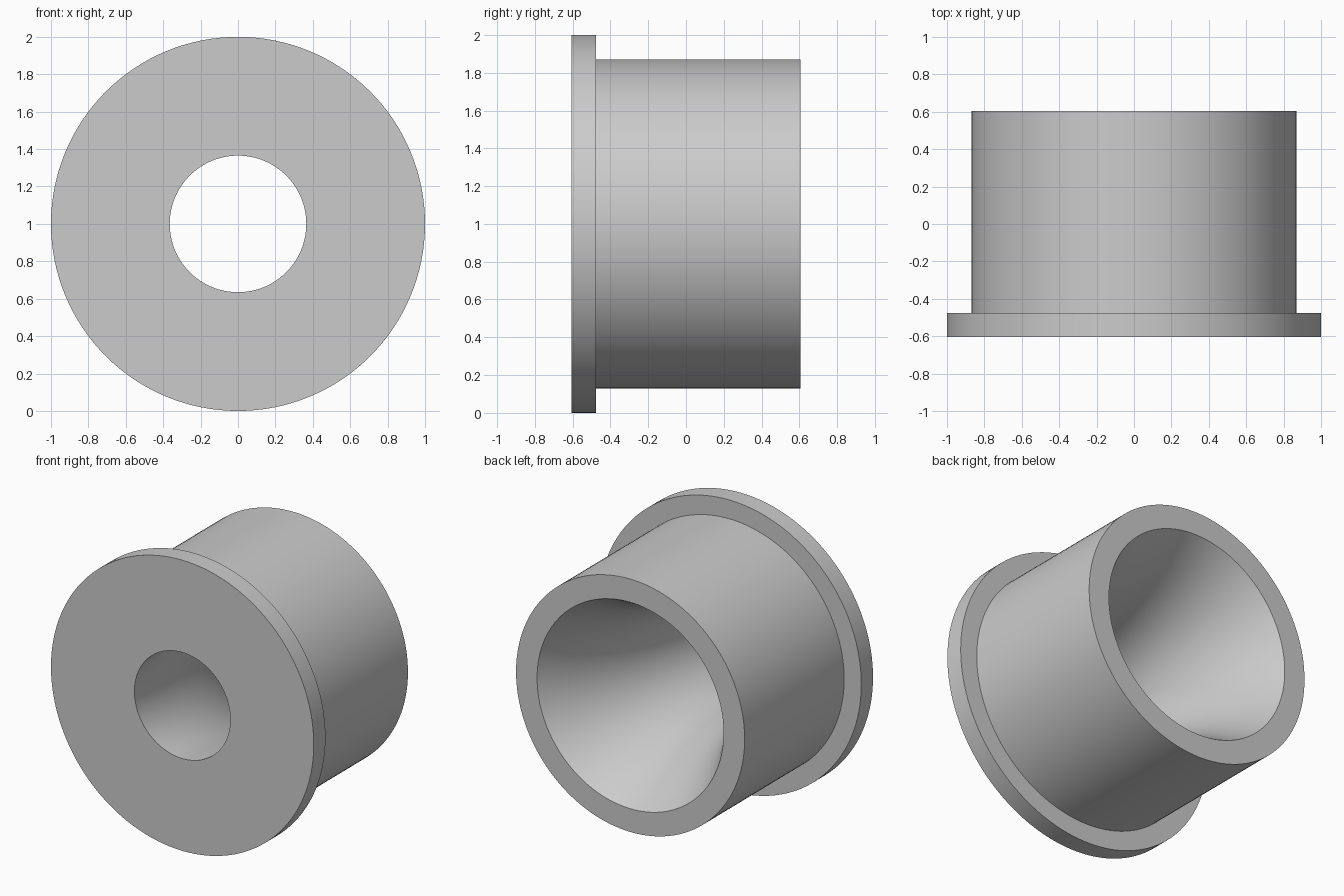
import bpy
import bmesh
from math import sin, cos, pi, atan, radians
from mathutils import Vector

cube = bpy.data.objects.get("Cube")
if cube:
    bpy.data.objects.remove(cube, do_unlink=True)

# Main dimensions
HALF_DEPTH = 0.605
FLANGE_BACK = -0.477
FLANGE_R, BODY_R = 1.0, 0.87
BORE_R, MOUTH_R = 0.365, 0.71
SEGMENTS, ARC_STEPS = 128, 24

grey = bpy.data.materials.new("plain_grey")
grey.use_nodes = True
color = (0.6, 0.6, 0.6, 1)
grey.diffuse_color = color
grey.node_tree.nodes["Principled BSDF"].inputs["Base Color"].default_value = color

# Flared bore: an arc that leaves the front hole straight and opens to the back
depth, rise = 2 * HALF_DEPTH, MOUTH_R - BORE_R
sweep = 2 * atan(rise / depth)
arc_r = depth / sin(sweep)
bore = []
for i in range(ARC_STEPS + 1):
    a = sweep * i / ARC_STEPS
    bore.append((BORE_R + arc_r * (1 - cos(a)), -HALF_DEPTH + arc_r * sin(a)))

# Outer wall with the flange, from the back rim to the front face
outer = [
    (BODY_R, HALF_DEPTH),
    (BODY_R, FLANGE_BACK),
    (FLANGE_R, FLANGE_BACK),
    (FLANGE_R, -HALF_DEPTH),
]

# Spin the closed profile around the front-to-back axis
bm = bmesh.new()
verts = [bm.verts.new((r, y, 0)) for r, y in bore + outer]
edges = [bm.edges.new((v, verts[i - 1])) for i, v in enumerate(verts)]
bmesh.ops.spin(bm, geom=verts + edges, cent=(0, 0, 0), axis=(0, 1, 0),
               angle=2 * pi, steps=SEGMENTS, use_merge=True)
bmesh.ops.remove_doubles(bm, verts=bm.verts, dist=0.0001)
bmesh.ops.recalc_face_normals(bm, faces=bm.faces)
bmesh.ops.translate(bm, verts=bm.verts, vec=Vector((0, 0, FLANGE_R)))

mesh = bpy.data.meshes.new("flanged_bushing")
bm.to_mesh(mesh)
bm.free()
mesh.materials.append(grey)
bushing = bpy.data.objects.new("flanged_bushing", mesh)
bpy.context.collection.objects.link(bushing)

# Smooth round walls, crisp rims
bpy.ops.object.select_all(action="DESELECT")
bushing.select_set(True)
bpy.context.view_layer.objects.active = bushing
bpy.ops.object.shade_smooth_by_angle(angle=radians(30))
